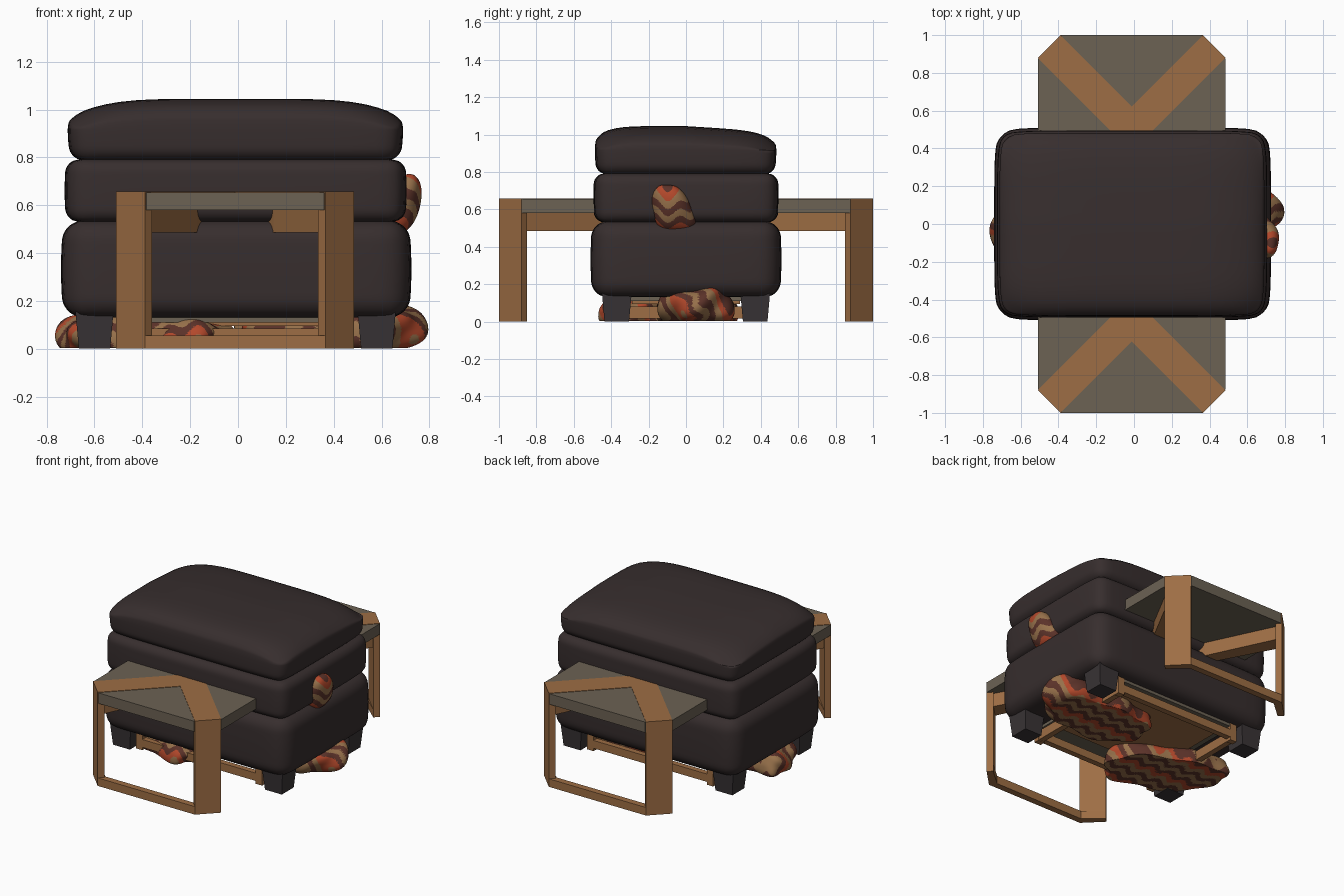
import bpy, bmesh, math
from mathutils import Vector

if "Cube" in bpy.data.objects:
    bpy.data.objects.remove(bpy.data.objects["Cube"])

CX = -0.012  # shared x centre of the tables


def material(name, rgb):
    m = bpy.data.materials.new(name)
    m.diffuse_color = (*rgb, 1)
    m.use_nodes = True
    m.node_tree.nodes["Principled BSDF"].inputs["Base Color"].default_value = m.diffuse_color
    return m


LEATHER = material("dark leather", (0.038, 0.027, 0.027))
FOOT = material("dark foot", (0.041, 0.034, 0.036))
WOOD = material("oak wood", (0.34, 0.155, 0.058))
STONE = material("grey stone", (0.15, 0.122, 0.088))
RED = material("rust red", (0.45, 0.065, 0.024))
TAN = material("tan wool", (0.31, 0.165, 0.07))
BROWN = material("brown wool", (0.105, 0.032, 0.022))


def finish(name, bm, mats, smooth=False):
    bmesh.ops.recalc_face_normals(bm, faces=bm.faces)
    me = bpy.data.meshes.new(name)
    bm.to_mesh(me)
    bm.free()
    for m in mats:
        me.materials.append(m)
    ob = bpy.data.objects.new(name, me)
    bpy.context.collection.objects.link(ob)
    if smooth:
        me.shade_smooth()
    return ob


def prism(name, pts, z0, z1, mat, taper=1.0):
    """Extrude an outline from z0 to z1; taper scales the bottom."""
    bm = bmesh.new()
    n = len(pts)
    mx = sum(p[0] for p in pts) / n
    my = sum(p[1] for p in pts) / n
    lo = [bm.verts.new((mx + (x - mx) * taper, my + (y - my) * taper, z0)) for x, y in pts]
    hi = [bm.verts.new((x, y, z1)) for x, y in pts]
    bm.faces.new(lo)
    bm.faces.new(hi)
    for i in range(n):
        j = (i + 1) % n
        bm.faces.new((lo[i], lo[j], hi[j], hi[i]))
    return finish(name, bm, [mat])


def rect(x0, x1, y0, y1):
    return [(x0, y0), (x1, y0), (x1, y1), (x0, y1)]


def cushion(name, x0, x1, y0, y1, z0, z1, r, bulge, dome=0.0):
    """Soft rounded box, optionally domed on top."""
    bm = bmesh.new()
    bmesh.ops.create_cube(bm, size=2)
    bmesh.ops.subdivide_edges(bm, edges=bm.edges, cuts=23, use_grid_fill=True)
    half = Vector(((x1 - x0) / 2, (y1 - y0) / 2, (z1 - z0) / 2))
    mid = Vector(((x0 + x1) / 2, (y0 + y1) / 2, (z0 + z1) / 2))
    for v in bm.verts:
        u = [math.sin(c * math.pi / 2) for c in v.co]
        p = Vector([u[i] * half[i] for i in range(3)])
        core = Vector([max(-half[i] + r, min(half[i] - r, p[i])) for i in range(3)])
        d = p - core
        if d.length > 0:
            p = core + d.normalized() * r
        # belly at mid height, softened plan corners
        w = p.z / half.z
        a, b = abs(p.x / half.x), abs(p.y / half.y)
        back = max(0, p.y / half.y)
        p.x *= (1 - bulge * w * w) * (1 - 0.035 * b ** 6)
        p.y *= (1 - bulge * w * w) * (1 - 0.04 * a ** 8)
        if dome and p.z > 0:
            p.z -= dome * w * (0.075 * a ** 5 + 0.05 * b ** 6 + 0.03 * back)
        v.co = p + mid
    return finish(name, bm, [LEATHER], True)


# Stacked ottoman cushions
cushion("bottom_cushion", -0.74, 0.725, -0.51, 0.51, 0.13, 0.537, 0.085, 0.015)
cushion("middle_cushion", -0.725, 0.705, -0.495, 0.495, 0.53, 0.792, 0.055, 0.01)
cushion("top_cushion", -0.712, 0.69, -0.487, 0.483, 0.787, 1.045, 0.055, 0.02, 1.0)

# Ottoman feet
for fx, side in ((-0.60, "left"), (0.58, "right")):
    for fy, end in ((-0.37, "front"), (0.37, "back")):
        prism(f"ottoman_foot_{end}_{side}",
              rect(fx - 0.08, fx + 0.08, fy - 0.08, fy + 0.08), 0, 0.16, FOOT, 0.82)

# Side tables, front and back
A, C, T = 0.4975, 0.12, 0.03
for s, end in ((-1, "front"), (1, "back")):
    def place(pts, m=1):
        return [(CX + m * x, s * y) for x, y in pts]

    prism(f"{end}_table_slab",
          place([(-A, 0.3), (-A, 1 - C), (0.003 - A, 0.994 - C), (C - A + 0.006, 0.997),
                 (C - A + 0.006, 1), (A - C - 0.006, 1), (A - C - 0.006, 0.997),
                 (A - 0.003, 0.994 - C), (A, 1 - C), (A, 0.3)]),
          0.58, 0.654, STONE)
    prism(f"{end}_table_inlay",
          place([(-A, 1 - C), (C - A, 1), (0, 1 + C - A), (A - C, 1), (A, 1 - C), (0, 1 - C - A)]),
          0.652, 0.657, WOOD)
    prism(f"{end}_table_bottom_rail",
          place([(-A, 1 - C), (C - A, 1), (A - C, 1), (A, 1 - C), (A - T, 1 - C - T),
                 (A - C - T, 0.955), (C + T - A, 0.955), (T - A, 1 - C - T)]),
          0, 0.056, WOOD)
    for m, side in ((-1, "left"), (1, "right")):
        prism(f"{end}_table_leg_{side}",
              place([(A, 1 - C), (A - C, 1), (A - C - T, 1 - T), (A - T, 1 - C - T)], m),
              0.056, 0.656, WOOD)
        prism(f"{end}_table_brace_{side}",
              place([(0.465, 0.88), (0.375, 0.95), (0.16, 0.5), (0.13, 0.42), (0.22, 0.42)], m),
              0.485, 0.582, WOOD)

# Low frame under the ottoman
prism("low_frame_slab", rect(-0.47, 0.45, -0.41, 0.41), 0.11, 0.14, STONE)
prism("low_frame_panel", rect(-0.42, 0.40, -0.29, 0.29), 0.095, 0.115, WOOD)
for s, end in ((-1, "front"), (1, "back")):
    y0, y1 = sorted((s * 0.375, s * 0.415))
    prism(f"low_frame_rail_{end}", rect(-0.46, 0.44, y0, y1), 0.03, 0.085, WOOD)
    for m, side in ((-1, "left"), (1, "right")):
        x0, x1 = sorted((CX + m * 0.44, CX + m * 0.49))
        prism(f"low_frame_post_{end}_{side}", rect(x0, x1, y0, y1), 0.01, 0.14, WOOD)
for m, side in ((-1, "left"), (1, "right")):
    x0, x1 = sorted((CX + m * 0.445, CX + m * 0.485))
    prism(f"low_frame_side_rail_{side}", rect(x0, x1, -0.38, 0.38), 0.015, 0.08, WOOD)


def throw(name, centre, half, boxy, shear, along):
    """Crumpled wool throw with wavy stripes."""
    bm = bmesh.new()
    bmesh.ops.create_icosphere(bm, subdivisions=6, radius=1)
    c = Vector(centre)
    for v in bm.verts:
        p = Vector([math.copysign(abs(q) ** boxy, q) * h for q, h in zip(v.co, half)])
        k = 1 + 0.06 * math.sin(21 * p.x + 13 * p.y) + 0.05 * math.sin(31 * p.y - 24 * p.z + 1)
        p *= k
        p = shear(p) + c
        p.z = max(p.z, 0.003)
        v.co = p
    bands = (0, 1, 2, 1, 2)
    for f in bm.faces:
        q = f.calc_center_median()
        t = q[along[0]] + 0.6 * q[along[2]]
        wave = 0.022 * math.sin(q[along[1]] * 48)
        f.material_index = bands[int(math.floor((t + wave) / 0.045)) % 5]
    finish(name, bm, [RED, BROWN, TAN], True)


# Throws: two bunched on the floor, one poking out at the right side
throw("right_floor_throw", (0.37, 0.06, 0.06), (0.385, 0.20, 0.115), 0.7,
      lambda p: Vector((p.x - 0.25 * max(0, p.z), p.y, p.z + 0.09 * max(0, p.x))), (1, 0, 2))
throw("left_floor_throw", (-0.41, -0.18, 0.045), (0.355, 0.21, 0.10), 0.7,
      lambda p: Vector((p.x + 0.3 * max(0, p.z), p.y - 0.33 * p.x, p.z - 0.03 * p.x)), (1, 0, 2))
throw("upper_right_throw", (0.68, -0.08, 0.605), (0.075, 0.11, 0.13), 0.9,
      lambda p: Vector((p.x + 0.22 * p.z, p.y * (1 - 1.8 * p.z) - 0.25 * p.z, p.z)), (2, 1, 0))
